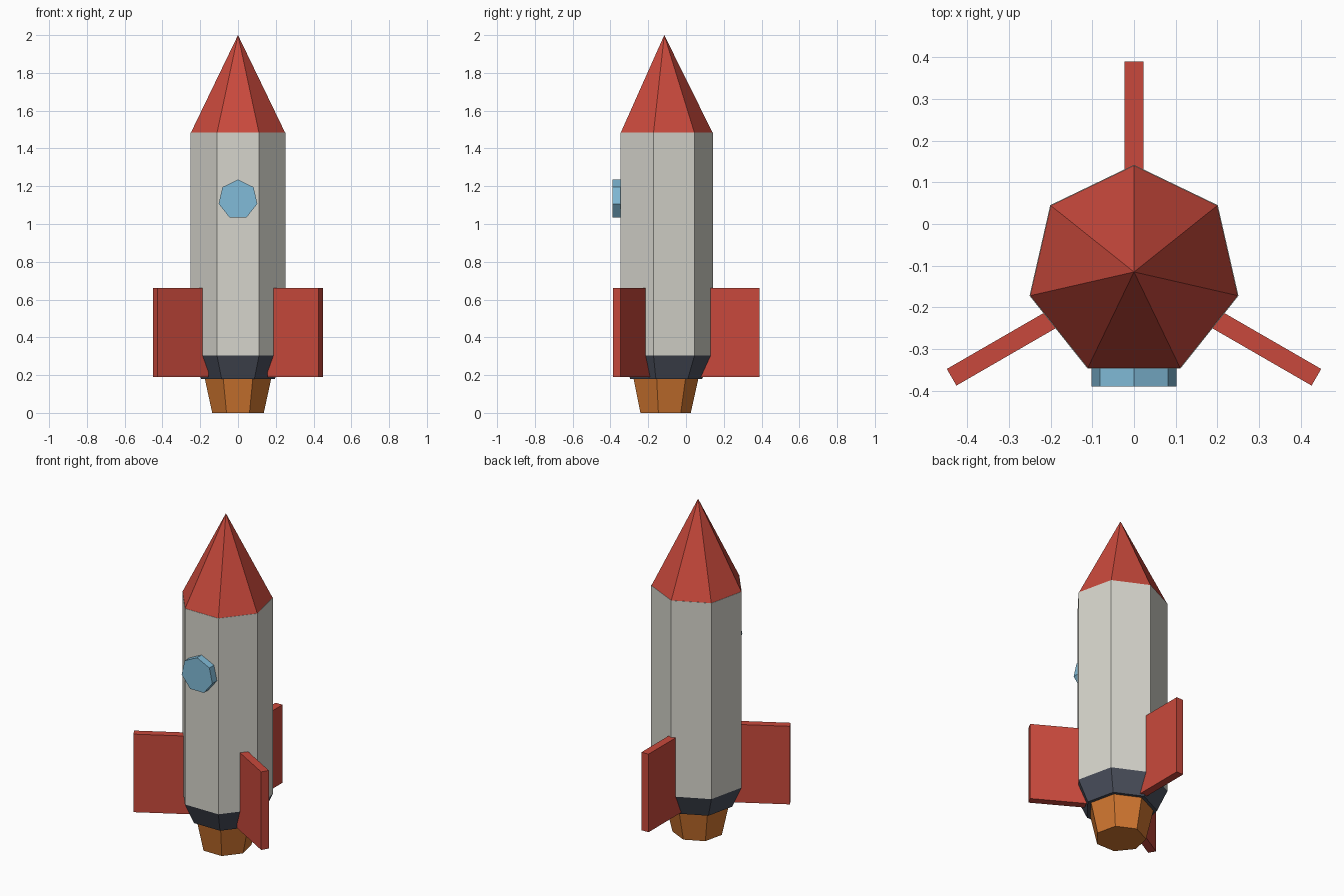
import bpy, bmesh
from math import sin, cos, pi, radians
from mathutils import Matrix, Vector

cube = bpy.data.objects.get("Cube")
if cube:
    bpy.data.objects.remove(cube, do_unlink=True)

SIDES = 7
AXIS_Y = -0.115  # the hull axis sits forward of the centre


def material(name, r, g, b):
    """Flat colour from 0-255 display values."""
    lin = [((c / 255 + 0.055) / 1.055) ** 2.4 for c in (r, g, b)] + [1]
    m = bpy.data.materials.new(name)
    m.use_nodes = True
    m.diffuse_color = lin
    m.node_tree.nodes["Principled BSDF"].inputs["Base Color"].default_value = lin
    return m


white = material("hull white", 214, 213, 204)
red = material("warm red", 201, 73, 60)
dark = material("slate grey", 74, 79, 92)
orange = material("burnt orange", 210, 119, 48)
blue = material("window blue", 129, 187, 216)


def finish(bm, name, mat, matrix):
    bmesh.ops.recalc_face_normals(bm, faces=bm.faces)
    mesh = bpy.data.meshes.new(name)
    bm.to_mesh(mesh)
    bm.free()
    mesh.materials.append(mat)
    mesh.transform(matrix)
    obj = bpy.data.objects.new(name, mesh)
    bpy.context.collection.objects.link(obj)


def frustum(name, mat, z0, r0, z1, r1, matrix=Matrix.Translation((0, AXIS_Y, 0))):
    """Seven-sided tapered prism with one corner on +y; r1 = 0 gives a point."""
    bm = bmesh.new()

    def ring(z, r):
        angles = [pi / 2 + 2 * pi * i / SIDES for i in range(SIDES)]
        return [bm.verts.new((r * cos(a), r * sin(a), z)) for a in angles]

    low = ring(z0, r0)
    bm.faces.new(low)
    if r1:
        high = ring(z1, r1)
        bm.faces.new(high)
    else:
        tip = bm.verts.new((0, 0, z1))
    for i in range(SIDES):
        j = (i + 1) % SIDES
        top = [high[j], high[i]] if r1 else [tip]
        bm.faces.new([low[i], low[j]] + top)
    finish(bm, name, mat, matrix)


# Body stack
frustum("nozzle", orange, 0, 0.14, 0.18, 0.18)
frustum("tail_ring", dark, 0.18, 0.2, 0.305, 0.257)
frustum("hull", white, 0.305, 0.257, 1.485, 0.257)
frustum("nose_cone", red, 1.485, 0.255, 2.0, 0)

# Round window on the front facet, its corner pointing up
to_front = Matrix.Translation((0, 0, 1.13)) @ Matrix.Rotation(pi / 2, 4, "X")
frustum("window", blue, 0.32, 0.105, 0.39, 0.105, to_front)

# Three fins spaced evenly around the axis
inner, outer, thick, low, high = 0.193, 0.505, 0.046, 0.19, 0.66
for name, angle in (("back_fin", 90), ("right_fin", 210), ("left_fin", 330)):
    bm = bmesh.new()
    bmesh.ops.create_cube(bm, size=1)
    bmesh.ops.scale(bm, verts=bm.verts, vec=(outer - inner, thick, high - low))
    bmesh.ops.translate(bm, verts=bm.verts,
                        vec=Vector(((inner + outer) / 2, 0, (low + high) / 2)))
    place = Matrix.Translation((0, AXIS_Y, 0)) @ Matrix.Rotation(radians(angle), 4, "Z")
    finish(bm, name, red, place)
